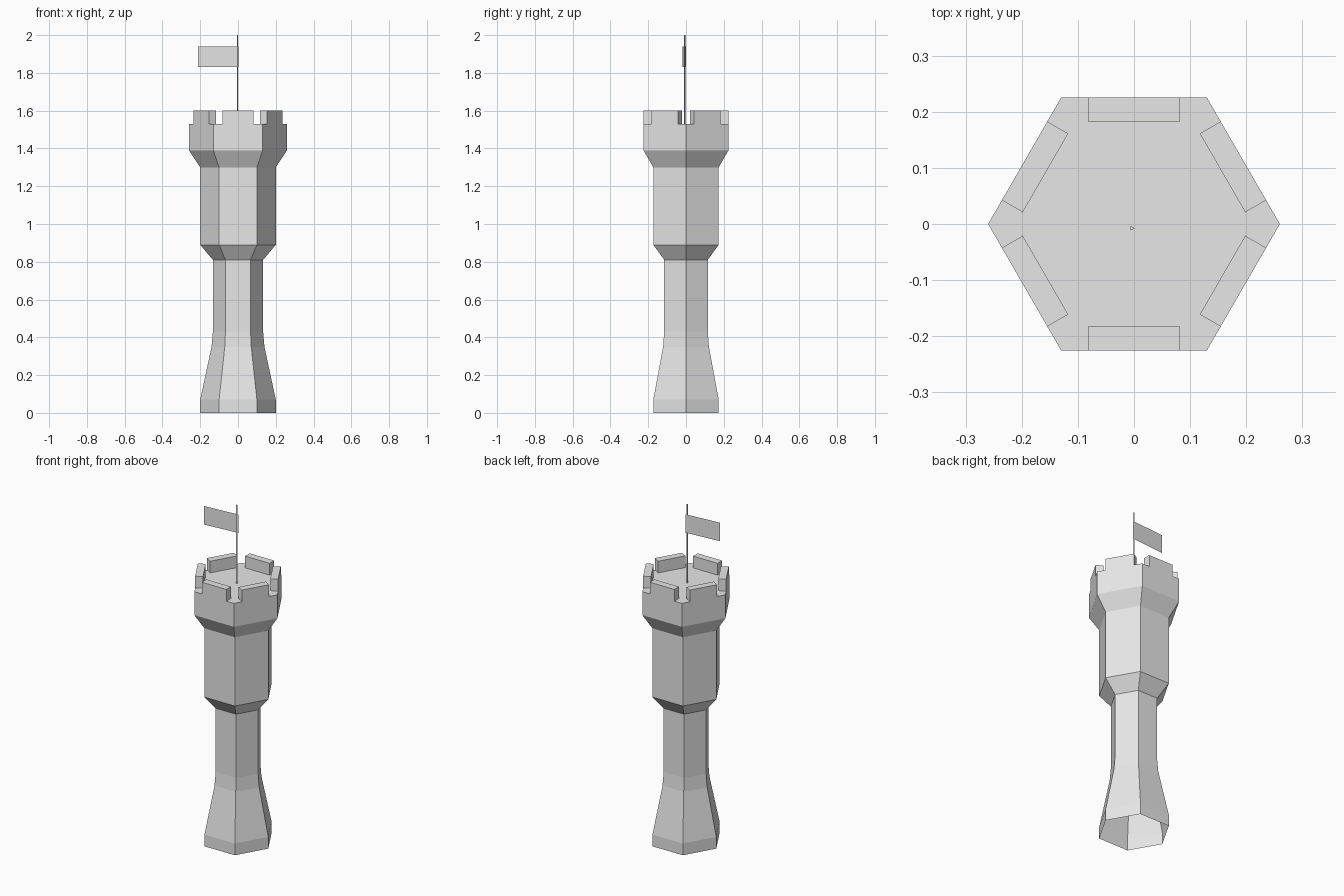
import bpy, bmesh, math
from mathutils import Matrix, Vector

cube = bpy.data.objects.get("Cube")
if cube:
    bpy.data.objects.remove(cube, do_unlink=True)

# Single stone colour
stone = bpy.data.materials.new("light_grey")
stone.use_nodes = True
stone.diffuse_color = (0.8, 0.8, 0.8, 1)
stone.node_tree.nodes["Principled BSDF"].inputs["Base Color"].default_value = (0.8, 0.8, 0.8, 1)


def finish(name, bm):
    mesh = bpy.data.meshes.new(name)
    bm.to_mesh(mesh)
    bm.free()
    mesh.materials.append(stone)
    obj = bpy.data.objects.new(name, mesh)
    bpy.context.collection.objects.link(obj)
    return obj


def prism_stack(name, sides, profile, center=(0, 0)):
    """Stack of regular polygon rings (radius, z), closed on top and open below."""
    bm = bmesh.new()
    rings = []
    for radius, z in profile:
        rings.append([bm.verts.new((center[0] + radius * math.cos(math.tau * i / sides),
                                    center[1] + radius * math.sin(math.tau * i / sides), z))
                      for i in range(sides)])
    for low, high in zip(rings, rings[1:]):
        for i in range(sides):
            j = (i + 1) % sides
            bm.faces.new((low[i], low[j], high[j], high[i]))
    bm.faces.new(rings[-1])
    return finish(name, bm)


# Hexagonal tower: flared foot, shaft, wider chamber and corbelled platform
platform_r, platform_z = 0.26, 1.53
prism_stack("tower_body", 6, [
    (0.2, 0), (0.2, 0.07), (0.14, 0.35), (0.133, 0.43), (0.133, 0.81),
    (0.2, 0.89), (0.2, 1.3), (platform_r, 1.39), (platform_r, platform_z)])

# One battlement block on each side of the platform, flush with the wall
apothem = platform_r * math.cos(math.pi / 6)
length, depth, height = 0.162, 0.043, 0.07
for i in range(6):
    bm = bmesh.new()
    bmesh.ops.create_cube(bm, size=1)
    place = (Matrix.Rotation(math.radians(30 + 60 * i), 4, "Z")
             @ Matrix.Translation((apothem - depth / 2, 0, platform_z + height / 2))
             @ Matrix.Diagonal((depth, length, height, 1)))
    bm.transform(place)
    finish(f"battlement_{i + 1}", bm)

# Thin three-sided flagpole
prism_stack("flagpole", 3, [(0.005, platform_z), (0.005, 2)], (-0.004, -0.0075))

# Flat flag, slightly turned
bm = bmesh.new()
inner, outer = Vector((0.002, 0, 0)), Vector((-0.212, -0.018, 0))
low, high = Vector((0, 0, 1.83)), Vector((0, 0, 1.94))
bm.faces.new([bm.verts.new(p) for p in (outer + low, inner + low, inner + high, outer + high)])
finish("flag", bm)
